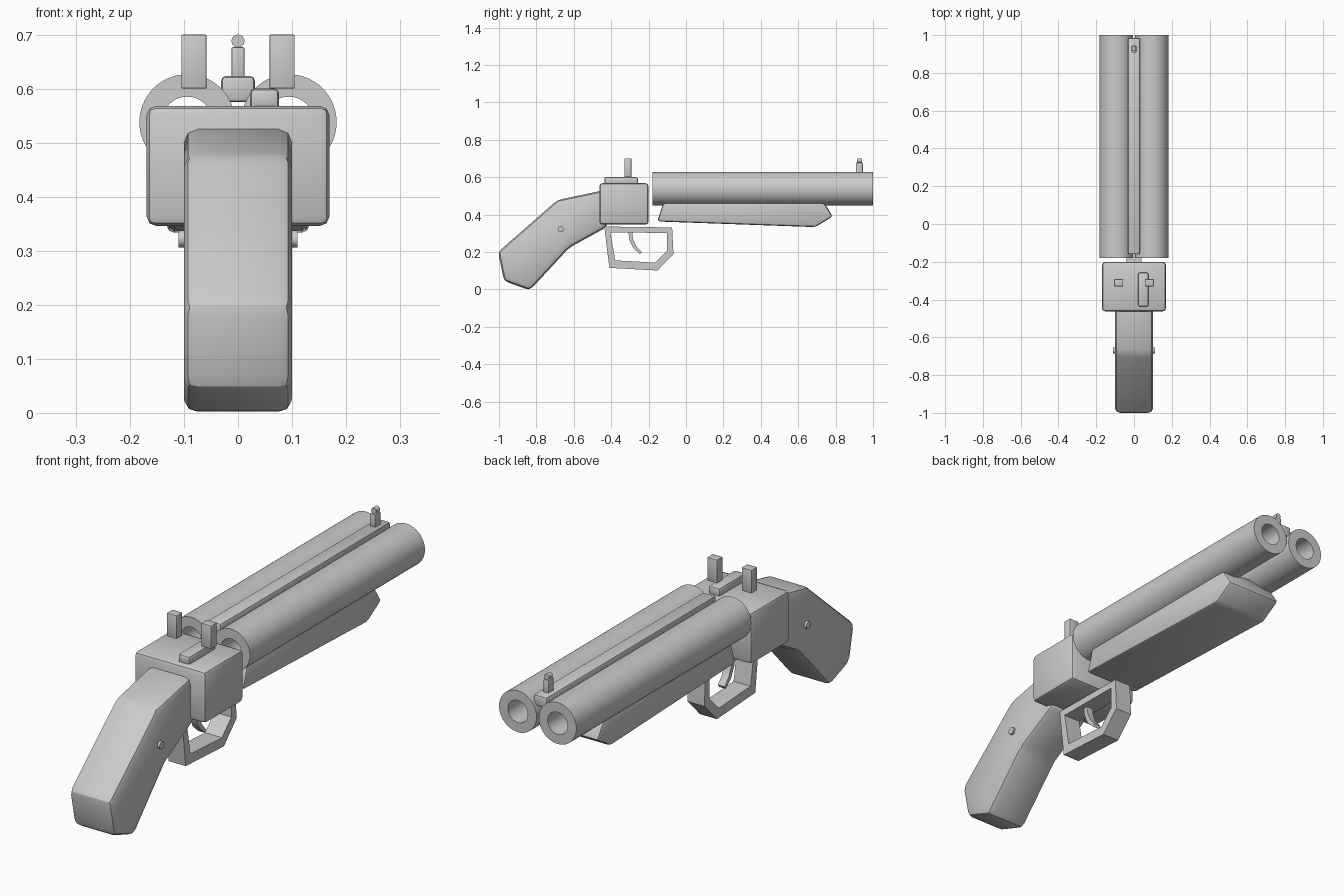
import bpy, bmesh, math

if "Cube" in bpy.data.objects:
    bpy.data.objects.remove(bpy.data.objects["Cube"])


def finish(name, bm, bevel=0.0, segments=2):
    bmesh.ops.recalc_face_normals(bm, faces=bm.faces)
    if bevel:
        bmesh.ops.bevel(bm, geom=list(bm.edges), offset=bevel, segments=segments,
                        profile=0.5, affect='EDGES', clamp_overlap=True)
    me = bpy.data.meshes.new(name)
    bm.to_mesh(me)
    bm.free()
    me.shade_smooth()
    me.set_sharp_from_angle(angle=math.radians(30))
    ob = bpy.data.objects.new(name, me)
    bpy.context.collection.objects.link(ob)
    return ob


def box(name, x, y, z, bevel=0.0):
    bm = bmesh.new()
    bmesh.ops.create_cube(bm, size=1)
    for v in bm.verts:
        v.co = [(a + b) / 2 + c * (b - a) for c, (a, b) in zip(v.co, (x, y, z))]
    return finish(name, bm, bevel)


def extrude_profile(name, pts, half_width, bevel=0.0):
    """Side profile (y, z) extruded evenly across x."""
    bm = bmesh.new()
    a = [bm.verts.new((-half_width, y, z)) for y, z in pts]
    b = [bm.verts.new((half_width, y, z)) for y, z in pts]
    bm.faces.new(a)
    bm.faces.new(b[::-1])
    n = len(pts)
    for i in range(n):
        j = (i + 1) % n
        bm.faces.new((a[i], b[i], b[j], a[j]))
    return finish(name, bm, bevel)


def frame(name, outer, inner, half_width):
    """Closed band between two matching side profiles."""
    bm = bmesh.new()
    loops = [[bm.verts.new((x, y, z)) for y, z in pts]
             for x, pts in ((-half_width, outer), (half_width, outer),
                            (half_width, inner), (-half_width, inner))]
    n = len(outer)
    for k in range(4):
        p, q = loops[k], loops[(k + 1) % 4]
        for i in range(n):
            j = (i + 1) % n
            bm.faces.new((p[i], q[i], q[j], p[j]))
    return finish(name, bm)


def tube(name, cx, cz, y0, y1, r_out, r_in, sides=64):
    """Open-ended pipe along y."""
    angles = [2 * math.pi * i / sides for i in range(sides)]
    bm = bmesh.new()
    loops = [[bm.verts.new((cx + r * math.cos(t), y, cz + r * math.sin(t))) for t in angles]
             for r, y in ((r_out, y0), (r_out, y1), (r_in, y1), (r_in, y0))]
    for k in range(4):
        p, q = loops[k], loops[(k + 1) % 4]
        for i in range(sides):
            j = (i + 1) % sides
            bm.faces.new((p[i], q[i], q[j], p[j]))
    return finish(name, bm)


def cylinder(name, location, axis, radius, depth, sides=20):
    bm = bmesh.new()
    bmesh.ops.create_cone(bm, cap_ends=True, segments=sides, radius1=radius,
                          radius2=radius, depth=depth)
    ob = finish(name, bm)
    ob.rotation_euler = (0, math.pi / 2, 0) if axis == 'x' else (math.pi / 2, 0, 0)
    ob.location = location
    return ob


# Barrels and hammers, one per side
for side, s in (("left", -1), ("right", 1)):
    tube(f"barrel_{side}", s * 0.094, 0.538, -0.18, 1.0, 0.0885, 0.047)
    hx = sorted((s * 0.058, s * 0.105))
    box(f"hammer_{side}", hx, (-0.33, -0.292), (0.6, 0.7), 0.003)

# Rib between the barrels, with front sight
box("barrel_rib", (-0.031, 0.031), (-0.16, 0.985), (0.575, 0.623), 0.008)
box("sight_post", (-0.012, 0.012), (0.908, 0.945), (0.61, 0.677), 0.003)
cylinder("sight_bead", (0, 0.928, 0.688), 'y', 0.012, 0.025)

# Receiver and opening lever
box("receiver", (-0.169, 0.169), (-0.463, -0.2), (0.346, 0.568), 0.017)
box("opening_lever", (0.022, 0.076), (-0.437, -0.257), (0.56, 0.6), 0.009)

# Grip and its cross pin
extrude_profile("grip", [(-0.42, 0.534), (-0.687, 0.478), (-1.005, 0.2), (-0.973, 0.045),
                         (-0.835, -0.005), (-0.625, 0.222), (-0.42, 0.335)], 0.1, 0.025)
cylinder("grip_pin", (0, -0.67, 0.322), 'x', 0.016, 0.22)

# Fore-end under the barrels
extrude_profile("fore_end", [(-0.115, 0.485), (-0.153, 0.363), (0.69, 0.333),
                             (0.785, 0.39), (0.725, 0.485)], 0.132, 0.014)

# Trigger guard and trigger
frame("trigger_guard",
      [(-0.437, 0.336), (-0.074, 0.331), (-0.067, 0.188), (-0.152, 0.101), (-0.41, 0.115)],
      [(-0.404, 0.304), (-0.102, 0.302), (-0.102, 0.207), (-0.165, 0.143), (-0.378, 0.155)],
      0.04)
extrude_profile("trigger", [(-0.309, 0.32), (-0.304, 0.268), (-0.283, 0.222), (-0.246, 0.188),
                            (-0.238, 0.2), (-0.266, 0.231), (-0.284, 0.272), (-0.289, 0.32)],
                0.016)
